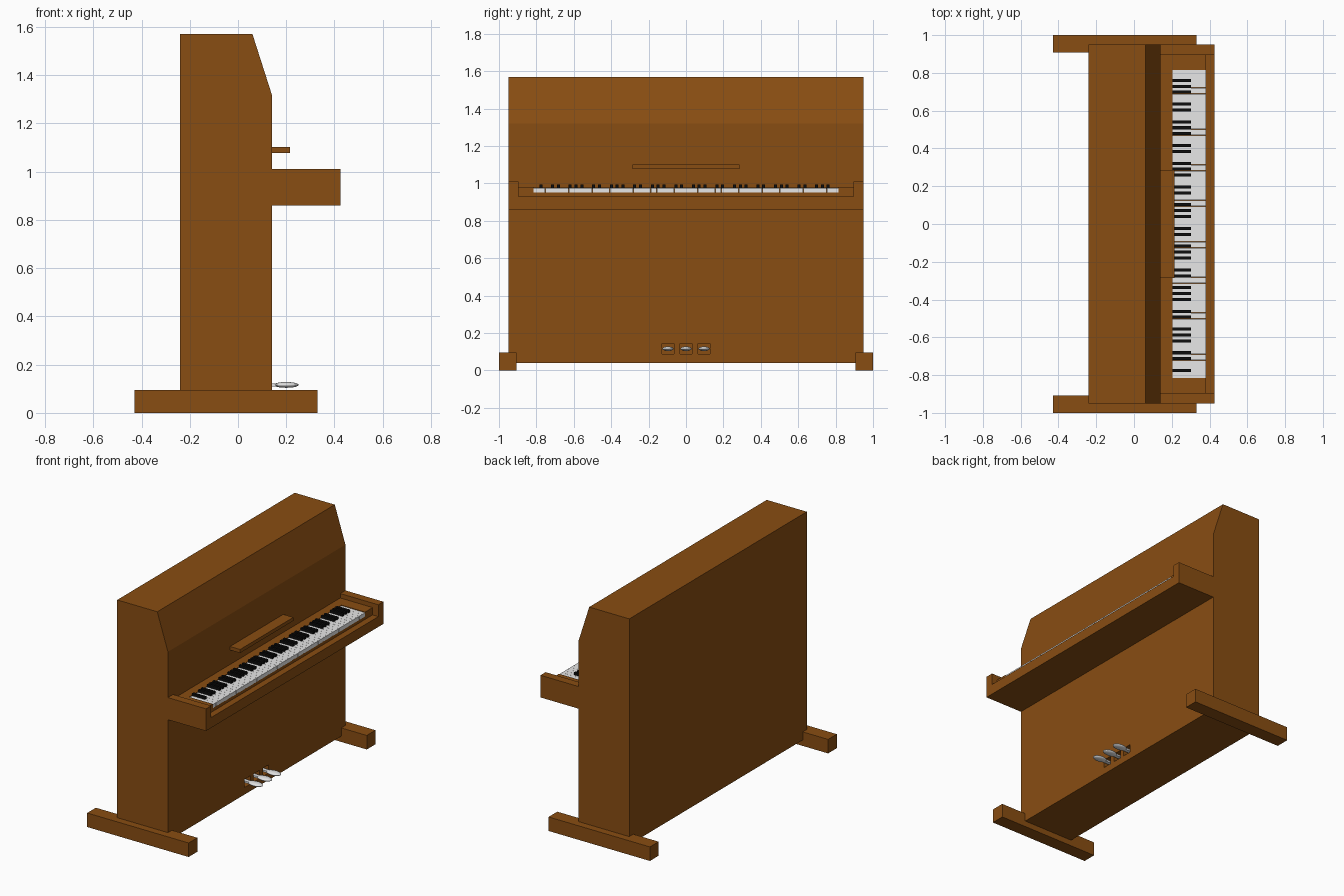
import bpy, bmesh, math
from mathutils import Matrix, Vector

if "Cube" in bpy.data.objects:
    bpy.data.objects.remove(bpy.data.objects["Cube"])


def material(name, rgb):
    m = bpy.data.materials.new(name)
    m.diffuse_color = (*rgb, 1)
    m.use_nodes = True
    m.node_tree.nodes["Principled BSDF"].inputs["Base Color"].default_value = m.diffuse_color
    return m


WOOD = material("brown wood", (0.25, 0.075, 0.006))
IVORY = material("white key", (0.85, 0.85, 0.85))
EBONY = material("black key", (0.004, 0.004, 0.004))
METAL = material("pedal metal", (0.75, 0.75, 0.75))


def finish(name, bm, mat):
    bmesh.ops.recalc_face_normals(bm, faces=bm.faces)
    me = bpy.data.meshes.new(name)
    bm.to_mesh(me)
    bm.free()
    me.materials.append(mat)
    ob = bpy.data.objects.new(name, me)
    bpy.context.collection.objects.link(ob)
    return ob


def add_box(bm, x, y, z):
    c = Vector(((x[0] + x[1]) / 2, (y[0] + y[1]) / 2, (z[0] + z[1]) / 2))
    s = (x[1] - x[0], y[1] - y[0], z[1] - z[0])
    bmesh.ops.create_cube(bm, size=1, matrix=Matrix.Translation(c) @ Matrix.Diagonal((*s, 1)))


def boxes(name, mat, *specs):
    bm = bmesh.new()
    for s in specs:
        add_box(bm, *s)
    return finish(name, bm, mat)


def extrude(name, mat, pts, direction):
    bm = bmesh.new()
    face = bm.faces.new([bm.verts.new(p) for p in pts])
    r = bmesh.ops.extrude_face_region(bm, geom=[face])
    verts = [v for v in r["geom"] if isinstance(v, bmesh.types.BMVert)]
    bmesh.ops.translate(bm, verts=verts, vec=direction)
    return finish(name, bm, mat)


# Cabinet with a sloped upper front
profile = [(-0.24, 0.04), (0.14, 0.04), (0.14, 1.32), (0.06, 1.57), (-0.24, 1.57)]
cabinet = extrude("cabinet", WOOD, [(x, -0.95, z) for x, z in profile], (0, 1.9, 0))

# Pedal slots cut into the lower front
PEDALS = (-0.097, 0, 0.097)
cutter = boxes("pedal_slot_cutter", WOOD,
               *[((0.10, 0.2), (y - 0.032, y + 0.032), (0.088, 0.143)) for y in PEDALS])
cutter.hide_render = True
cutter.hide_viewport = True
cut = cabinet.modifiers.new("slots", "BOOLEAN")
cut.operation = "DIFFERENCE"
cut.solver = "EXACT"
cut.object = cutter

# Feet, key bed and arms
for side, s in (("left", -1), ("right", 1)):
    boxes(side + "_foot", WOOD, ((-0.43, 0.33), sorted((s * 0.907, s * 1.0)), (0, 0.095)))
    boxes(side + "_arm", WOOD, ((0.14, 0.425), sorted((s * 0.895, s * 0.95)), (0.86, 1.01)))
    boxes(side + "_key_block", WOOD, ((0.14, 0.382), sorted((s * 0.815, s * 0.895)), (0.93, 0.98)))
boxes("key_bed", WOOD, ((0.14, 0.425), (-0.895, 0.895), (0.86, 0.93)))
boxes("key_slip", WOOD, ((0.205, 0.382), (-0.815, 0.815), (0.93, 0.952)))
boxes("key_back_rail", WOOD, ((0.14, 0.205), (-0.815, 0.815), (0.93, 0.98)))
boxes("music_ledge", WOOD, ((0.14, 0.215), (-0.285, 0.285), (1.078, 1.102)))

# Keys: 52 white, with black ones following the octave pattern from A
W = 1.63 / 52
white, black = [], []
for i in range(52):
    y0 = -0.815 + i * W
    white.append(((0.205, 0.382), (y0 + 0.0004, y0 + W - 0.0004), (0.95, 0.976)))
    if i < 51 and i % 7 in (0, 2, 3, 5, 6):
        c = y0 + W + 0.008
        black.append(((0.205, 0.302), (c - 0.008, c + 0.008), (0.97, 0.993)))
boxes("white_keys", IVORY, *white)
boxes("black_keys", EBONY, *black)

# Pedals: slim stem with a flattened rounded tip
for n, y in enumerate(PEDALS):
    bm = bmesh.new()
    add_box(bm, (0.10, 0.20), (y - 0.013, y + 0.013), (0.109, 0.121))
    bmesh.ops.create_uvsphere(bm, u_segments=20, v_segments=10, radius=1,
                              matrix=Matrix.Translation((0.2, y, 0.116))
                              @ Matrix.Diagonal((0.052, 0.03, 0.012, 1)))
    ob = finish("pedal_%d" % (n + 1), bm, METAL)
    bpy.context.view_layer.objects.active = ob
    ob.select_set(True)
    bpy.ops.object.shade_smooth_by_angle(angle=math.radians(50))
    ob.select_set(False)
